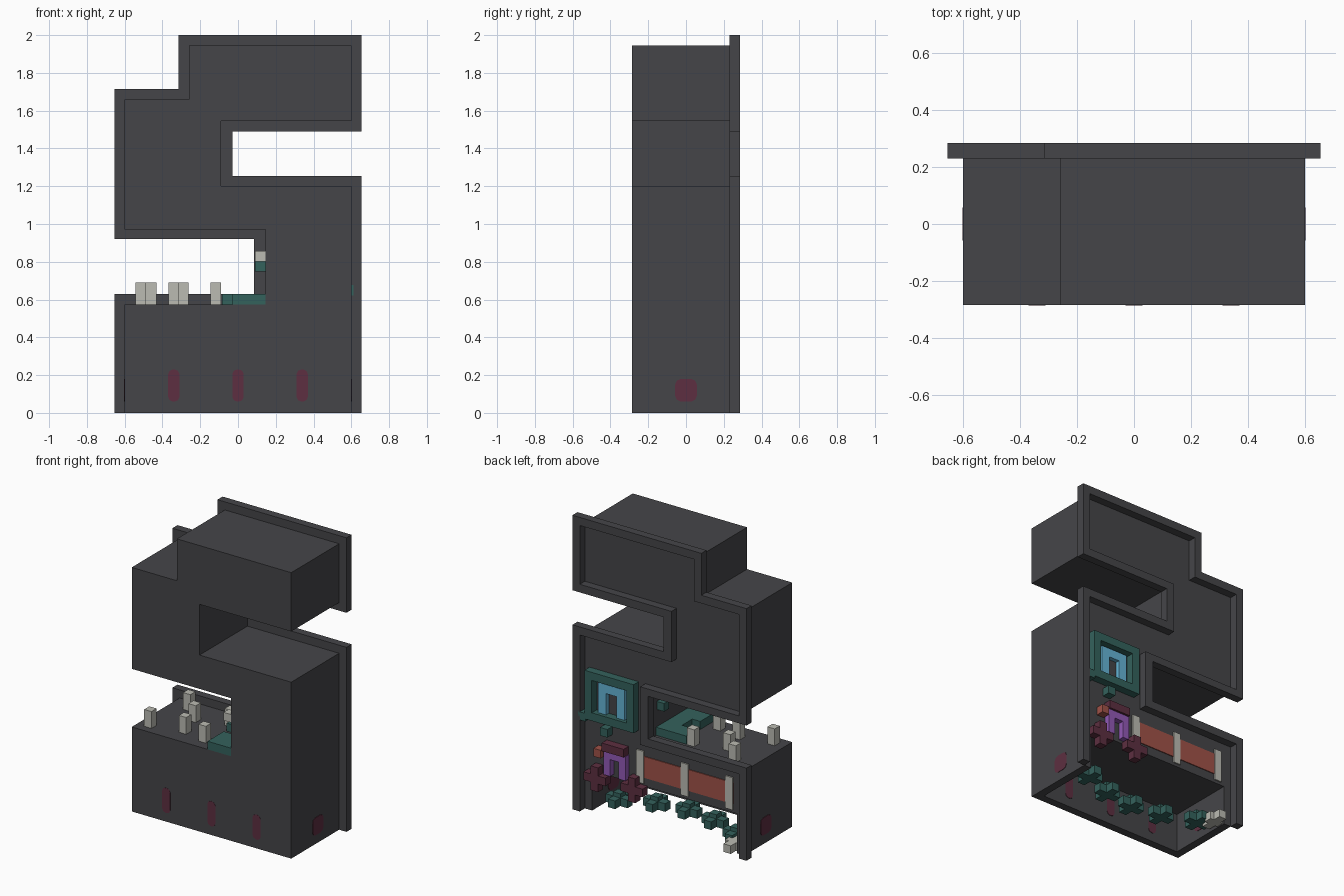
import bpy, bmesh
from mathutils import Vector

cube = bpy.data.objects.get("Cube")
if cube:
    bpy.data.objects.remove(cube, do_unlink=True)

U = 0.055  # block module used for walls, rim and small details


def material(name, rgb):
    m = bpy.data.materials.new(name)
    m.use_nodes = True
    m.diffuse_color = (*rgb, 1)
    bsdf = next(n for n in m.node_tree.nodes if n.type == "BSDF_PRINCIPLED")
    bsdf.inputs["Base Color"].default_value = (*rgb, 1)
    bsdf.inputs["Roughness"].default_value = 0.8
    return m


charcoal = material("charcoal", (0.06, 0.06, 0.066))
teal = material("teal", (0.034, 0.122, 0.108))
ivory = material("ivory", (0.5, 0.5, 0.45))
coral = material("coral", (0.35, 0.085, 0.065))
burgundy = material("burgundy", (0.11, 0.028, 0.052))
purple = material("purple", (0.29, 0.1, 0.47))
blue = material("sky_blue", (0.13, 0.46, 0.68))


def finish(name, bm, mat):
    bmesh.ops.recalc_face_normals(bm, faces=bm.faces)
    me = bpy.data.meshes.new(name)
    bm.to_mesh(me)
    bm.free()
    me.materials.append(mat)
    ob = bpy.data.objects.new(name, me)
    bpy.context.collection.objects.link(ob)
    return ob


def prism(name, pts, a, b, mat, axis="y"):
    """Extrude a flat outline from a to b along y (or x)."""
    bm = bmesh.new()
    place = (lambda p: (p[0], a, p[1])) if axis == "y" else (lambda p: (a, p[0], p[1]))
    face = bm.faces.new([bm.verts.new(place(p)) for p in pts])
    out = bmesh.ops.extrude_face_region(bm, geom=[face])
    shift = Vector((0, b - a, 0)) if axis == "y" else Vector((b - a, 0, 0))
    bmesh.ops.translate(bm, vec=shift, verts=[v for v in out["geom"] if isinstance(v, bmesh.types.BMVert)])
    return finish(name, bm, mat)


def boxes(name, spans, mat):
    """One object from several boxes, each as (x0, x1, y0, y1, z0, z1)."""
    bm = bmesh.new()
    for x0, x1, y0, y1, z0, z1 in spans:
        vs = bmesh.ops.create_cube(bm, size=1)["verts"]
        bmesh.ops.scale(bm, vec=(x1 - x0, y1 - y0, z1 - z0), verts=vs)
        bmesh.ops.translate(bm, vec=((x0 + x1) / 2, (y0 + y1) / 2, (z0 + z1) / 2), verts=vs)
    return finish(name, bm, mat)


def block(c, sx=U, sy=U, sz=U):
    x, y, z = c
    return (x - sx / 2, x + sx / 2, y - sy / 2, y + sy / 2, z - sz / 2, z + sz / 2)


def rounded(cx, z0, z1, w, r):
    """Rectangle outline with clipped corners."""
    h, k = w / 2, r * 0.3
    half = [(h - r, z0), (h - k, z0 + k), (h, z0 + r), (h, z1 - r), (h - k, z1 - k), (h - r, z1)]
    return [(cx + x, z) for x, z in half] + [(cx - x, z) for x, z in reversed(half)]


FRONT, BACK, RIM = -0.285, 0.23, 0.285
W, CEIL = 0.6, 0.27

# Main body and the raised rim that follows its outline at the back
inner = [(W, 1.2), (-0.09, 1.2), (-0.09, 1.545), (W, 1.545), (W, 1.945), (-0.26, 1.945), (-0.26, 1.66),
         (-W, 1.66), (-W, 0.97), (0.145, 0.97), (0.145, 0.575), (-W, 0.575)]
R = W + U
outer = [(R, 1.255), (-0.03, 1.255), (-0.03, 1.49), (R, 1.49), (R, 2), (-0.315, 2), (-0.315, 1.715),
         (-R, 1.715), (-R, 0.92), (0.085, 0.92), (0.085, 0.63), (-R, 0.63)]
prism("main_body", [(W, CEIL)] + inner + [(-W, CEIL)], FRONT, BACK, charcoal)
prism("back_rim", [(R, 0)] + outer + [(-R, 0), (-W, 0)] + inner[::-1] + [(W, 0)], BACK, RIM, charcoal)

# Open room underneath: three walls
boxes("lower_walls", [(-W, W, FRONT, FRONT + U, 0, CEIL)]
      + [(min(s * W, s * (W - U)), max(s * W, s * (W - U)), FRONT + U, BACK, 0, CEIL) for s in (-1, 1)], charcoal)

# Burgundy panels painted on both faces of the lower walls
T = 0.003
for i, x in enumerate((-0.34, 0, 0.34)):
    for y in (FRONT - T / 2, FRONT + U):
        prism(f"front_panel_{i + 1}", rounded(x, 0.06, 0.23, 0.06, 0.025), y, y + T, burgundy)
for side, s in (("left", 1), ("right", -1)):
    for x in (s * W, s * (W - U)):
        prism(f"{side}_panel", rounded(0, 0.06, 0.18, 0.115, 0.03), x - T, x + T, burgundy, "x")

# Ivory posts on the terrace
for i, (x, y) in enumerate([(-0.515, -0.206), (-0.46, 0.133), (-0.34, 0.02),
                            (-0.29, -0.154), (-0.117, -0.19), (-0.117, 0.09)]):
    boxes(f"terrace_post_{i + 1}", [block((x, y, 0.632), sz=0.115)], ivory)

# Teal bench along the terrace wall and small blocks on that wall
boxes("terrace_bench", [(-0.03, 0.145, FRONT, -0.11, 0.575, 0.63), (0.03, 0.145, -0.11, 0.0, 0.575, 0.63),
                        (-0.085, 0.145, 0.0, 0.115, 0.575, 0.63)], teal)
boxes("wall_block_teal", [block((0.117, 0.08, 0.775))], teal)
boxes("wall_block_ivory", [block((0.117, -0.255, 0.83))], ivory)

# Window on the back: teal frame with a blue arch inside
x0, x1, z0, z1 = 0.195, 0.565, 0.64, 0.97
boxes("window_frame", [(x0, x1, BACK, RIM, z1 - U, z1), (x0, x1, BACK, RIM, z0, z0 + U),
                       (x0, x0 + U, BACK, RIM, z0 + U, z1 - U), (x1 - U, x1, BACK, RIM, z0 + U, z1 - U)], teal)


def arch(name, cx, w, zb, zt, t, depth, mat):
    h = w / 2
    pts = [(cx - h, zb), (cx - h, zt), (cx + h, zt), (cx + h, zb),
           (cx + h - t, zb), (cx + h - t, zt - t), (cx - h + t, zt - t), (cx - h + t, zb)]
    return prism(name, pts, BACK, BACK + depth, mat)


arch("window_arch", 0.38, 0.2, z0 + U, 0.9, 0.06, 0.03, blue)
boxes("window_blocks", [block((0.42, 0.2575, 0.585)), block((0.585, 0.2575, 0.65))], teal)

# Doorway on the back with roof, lamp and two crosses
arch("door_arch", 0.35, 0.165, 0.29, 0.455, 0.05, 0.04, purple)
boxes("door_roof", [(0.27, 0.435, BACK, RIM, 0.455, 0.51)], burgundy)
boxes("door_lamp", [block((0.47, 0.2575, 0.43))], coral)
for side, x in (("left", 0.49), ("right", 0.21)):
    c = (x, 0.2575, 0.25)
    boxes(f"{side}_cross", [block(c, sz=3 * U), block(c, sx=3 * U)], burgundy)

# Coral band and ivory posts on the back panel
boxes("back_band", [(-0.52, 0.18, BACK, BACK + 0.006, 0.33, 0.475)], coral)
for i, x in enumerate((0.18, -0.155, -0.49)):
    boxes(f"band_post_{i + 1}", [(x - U / 2, x + U / 2, BACK, BACK + 0.009, 0.29, 0.51)], ivory)

# Row of plus-shaped plants in the open room
for i, (x, y) in enumerate([(0.44, 0.09), (0.22, 0), (0, -0.03), (-0.22, 0), (-0.44, 0.09)]):
    c = (x, y, 0.05)
    boxes(f"plant_{i + 1}", [block(c, sx=3 * U), block(c, sy=3 * U), block((x, y, 0.065), sz=0.08)], teal)
c = (-0.5, 0.19, 0.035)
boxes("ivory_plant", [block(c, sx=2 * U), block(c, sy=3 * U)], ivory)
